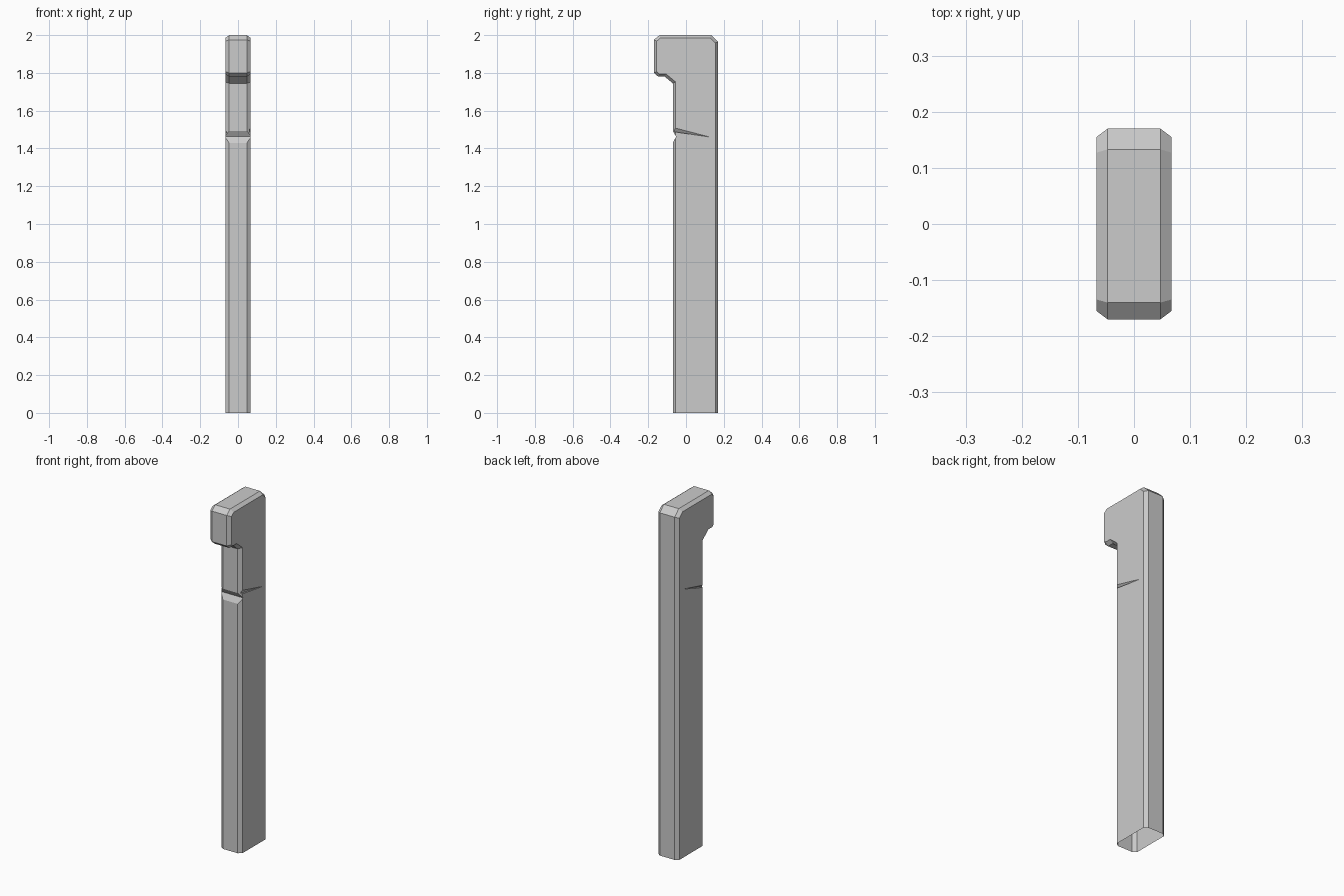
import bpy
import bmesh
from mathutils import Vector

cube = bpy.data.objects.get("Cube")
if cube:
    bpy.data.objects.remove(cube, do_unlink=True)

grey = bpy.data.materials.new("plain grey")
grey.use_nodes = True
colour = (0.6, 0.6, 0.6, 1)
grey.diffuse_color = colour
grey.node_tree.nodes["Principled BSDF"].inputs["Base Color"].default_value = colour

HALF_FLAT, HALF_WIDTH, BEVEL = 0.047, 0.067, 0.015


def make_object(name, bm):
    bmesh.ops.recalc_face_normals(bm, faces=bm.faces[:])
    mesh = bpy.data.meshes.new(name)
    bm.to_mesh(mesh)
    bm.free()
    mesh.materials.append(grey)
    obj = bpy.data.objects.new(name, mesh)
    bpy.context.collection.objects.link(obj)
    return obj


def inset(points, dist):
    """Move every edge of a counter-clockwise outline inward, keeping the base at z = 0."""
    result = []
    for i, p in enumerate(points):
        p = Vector(p)
        a = (p - Vector(points[i - 1])).normalized()
        b = (Vector(points[(i + 1) % len(points)]) - p).normalized()
        na, nb = Vector((-a.y, a.x)), Vector((-b.y, b.x))
        q = p + (na + nb) * dist / (1 + na.dot(nb))
        result.append((q.x, 0 if p.y == 0 else q.y))
    return result


def hull_cutter(name, points):
    bm = bmesh.new()
    for p in points:
        bm.verts.new(p)
    bmesh.ops.convex_hull(bm, input=bm.verts[:])
    obj = make_object(name, bm)
    obj.hide_render = True
    return obj


# Hooked post: side outline lofted through a chamfer on each side
outline = [(-0.07, 0), (0.17, 0), (0.17, 1.965), (0.133, 2), (-0.14, 2),
           (-0.17, 1.975), (-0.17, 1.8), (-0.147, 1.78), (-0.112, 1.78), (-0.07, 1.745)]
narrow = inset(outline, BEVEL)
bm = bmesh.new()
rings = [[bm.verts.new((x, y, z)) for y, z in shape]
         for x, shape in ((-HALF_WIDTH, narrow), (-HALF_FLAT, outline),
                          (HALF_FLAT, outline), (HALF_WIDTH, narrow))]
for r, s in zip(rings, rings[1:]):
    for i in range(len(r)):
        j = (i + 1) % len(r)
        bm.faces.new((r[i], r[j], s[j], s[i]))
bm.faces.new(rings[0])
bm.faces.new(rings[-1])
post = make_object("hooked_post", bm)

# Cutters: a V notch across the front and a tapering crack along each side
cutters = [
    hull_cutter("front_notch_cutter",
                [(x, y, z) for x in (-0.1, 0.1)
                 for y, z in ((-0.052, 1.463), (-0.09, 1.524), (-0.09, 1.393))]),
    hull_cutter("left_crack_cutter",
                [(0.069, 0.15, 1.457), (0.05, -0.06, 1.485),
                 (0.08, -0.06, 1.49), (0.08, -0.06, 1.527)]),
    hull_cutter("right_crack_cutter",
                [(-0.069, 0.155, 1.55), (-0.052, -0.06, 1.48),
                 (-0.08, -0.06, 1.48), (-0.08, -0.06, 1.505)]),
]
for cutter in cutters:
    mod = post.modifiers.new(cutter.name, "BOOLEAN")
    mod.operation = "DIFFERENCE"
    mod.solver = "EXACT"
    mod.object = cutter

# Apply the cuts, then leave the base open
bpy.context.view_layer.update()
cut_mesh = bpy.data.meshes.new_from_object(post.evaluated_get(bpy.context.evaluated_depsgraph_get()))
post.modifiers.clear()
post.data = cut_mesh
for cutter in cutters:
    bpy.data.objects.remove(cutter, do_unlink=True)

bm = bmesh.new()
bm.from_mesh(cut_mesh)
base = [f for f in bm.faces if all(v.co.z < 0.001 for v in f.verts)]
bmesh.ops.delete(bm, geom=base, context="FACES")
bm.to_mesh(cut_mesh)
bm.free()
